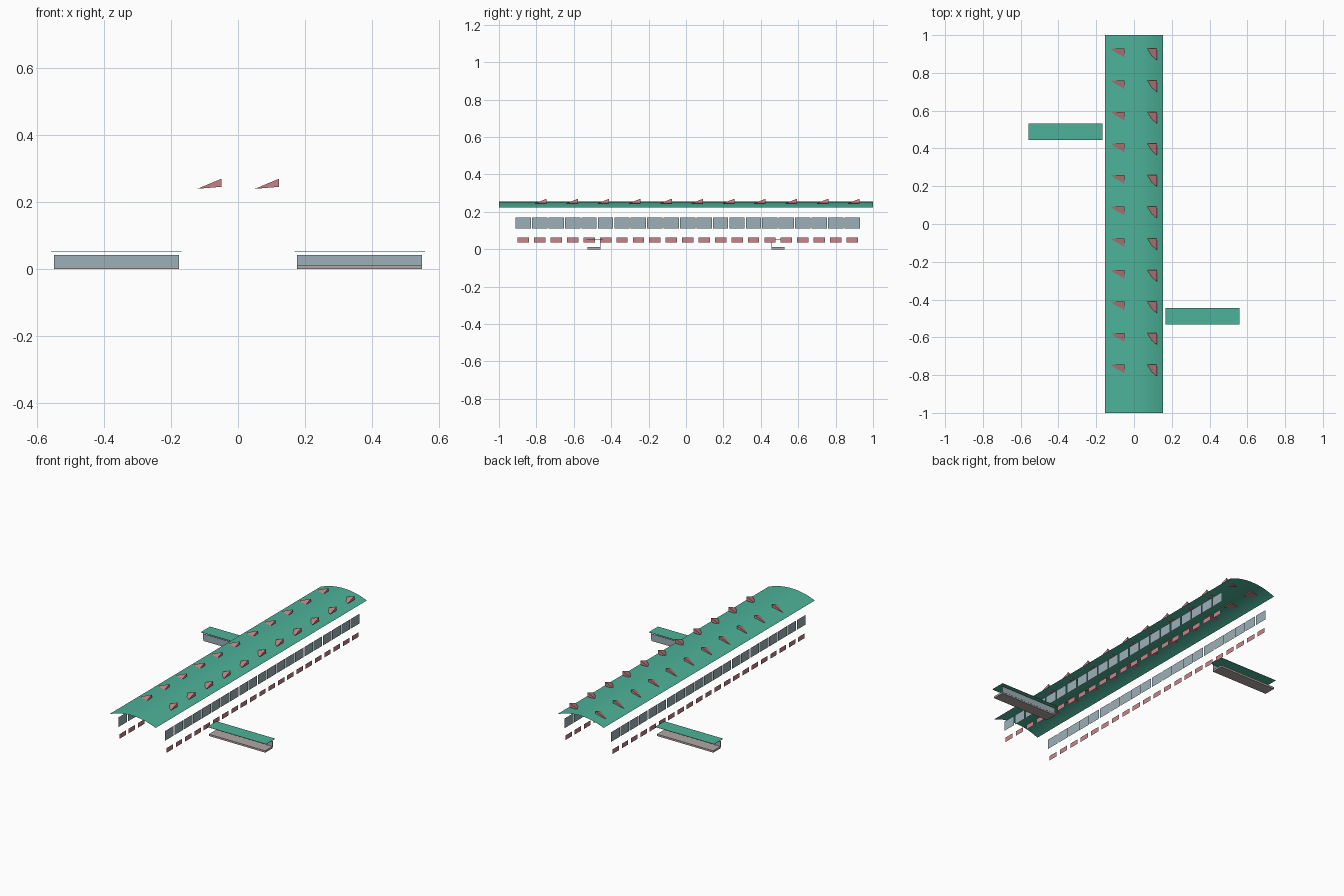
import bpy, math

if "Cube" in bpy.data.objects:
    bpy.data.objects.remove(bpy.data.objects["Cube"])


def material(name, rgb):
    m = bpy.data.materials.new(name)
    m.diffuse_color = (*rgb, 1.0)
    m.use_nodes = True
    m.node_tree.nodes["Principled BSDF"].inputs["Base Color"].default_value = m.diffuse_color
    return m


GREEN = material("roof green", (0.073, 0.448, 0.318))
GLASS = material("blue grey", (0.330, 0.440, 0.480))
PINK = material("dusty pink", (0.587, 0.233, 0.253))
STONE = material("warm grey", (0.448, 0.385, 0.375))


def mesh(name, verts, faces, mat):
    me = bpy.data.meshes.new(name)
    me.from_pydata(verts, [], faces)
    me.materials.append(mat)
    me.update()
    ob = bpy.data.objects.new(name, me)
    bpy.context.collection.objects.link(ob)
    return ob


def box(name, x, y, z, mat):
    verts = [(a, b, c) for a in x for b in y for c in z]
    faces = [(0, 1, 3, 2), (4, 6, 7, 5), (0, 4, 5, 1),
             (2, 3, 7, 6), (0, 2, 6, 4), (1, 5, 7, 3)]
    return mesh(name, verts, faces, mat)


# Vaulted roof: a shallow arc swept along the length
COLS, ROWS, HALF, RADIUS, CROWN = 24, 60, 0.154, 0.382, 0.255
span = math.asin(HALF / RADIUS)
verts, faces = [], []
for j in range(ROWS + 1):
    for i in range(COLS + 1):
        a = span * (2 * i / COLS - 1)
        verts.append((RADIUS * math.sin(a), 2 * j / ROWS - 1,
                      CROWN - RADIUS * (1 - math.cos(a))))
for j in range(ROWS):
    for i in range(COLS):
        k = j * (COLS + 1) + i
        faces.append((k, k + 1, k + COLS + 2, k + COLS + 1))
mesh("vaulted_roof", verts, faces, GREEN)


# Rows of side panels on both long walls
def panel_row(name, x, y0, width, z0, z1, mat):
    verts, faces = [], []
    for n in range(21):
        y = y0 + n * 0.0879
        k = len(verts)
        verts += [(x, y, z0), (x, y + width, z0), (x, y + width, z1), (x, y, z1)]
        faces.append((k, k + 1, k + 2, k + 3) if x > 0 else (k + 3, k + 2, k + 1, k))
    mesh(name, verts, faces, mat)


for side, label in ((1, "right"), (-1, "left")):
    panel_row("upper_windows_" + label, side * 0.154, -0.911, 0.082, 0.112, 0.170, GLASS)
    panel_row("lower_vents_" + label, side * 0.156, -0.900, 0.061, 0.036, 0.064, PINK)

# Two rows of wedge skylights along the roof
for x0, x1, label in ((-0.122, -0.05, "left"), (0.05, 0.122, "right")):
    verts, faces = [], []
    for n in range(11):
        y = 0.928 - n * 0.1673
        k = len(verts)
        verts += [(x0, y, 0.240), (x1, y, 0.270), (x1, y - 0.062, 0.246), (x1, y, 0.246)]
        faces += [(k, k + 2, k + 1), (k, k + 1, k + 3),
                  (k + 1, k + 2, k + 3), (k, k + 3, k + 2)]
    mesh("roof_wedges_" + label, verts, faces, PINK)

# Two side wings, each the other turned half way round
for s, label in ((1, "right"), (-1, "left")):
    def turn(a, b):
        return sorted((s * a, s * b))

    box("wing_base_" + label, turn(0.176, 0.550), turn(-0.527, -0.457), (0, 0.011), STONE)
    box("wing_wall_" + label, turn(0.176, 0.550), turn(-0.459, -0.456), (0.008, 0.043), GLASS)
    box("wing_roof_" + label, turn(0.168, 0.558), turn(-0.532, -0.445), (0.053, 0.055), GREEN)
